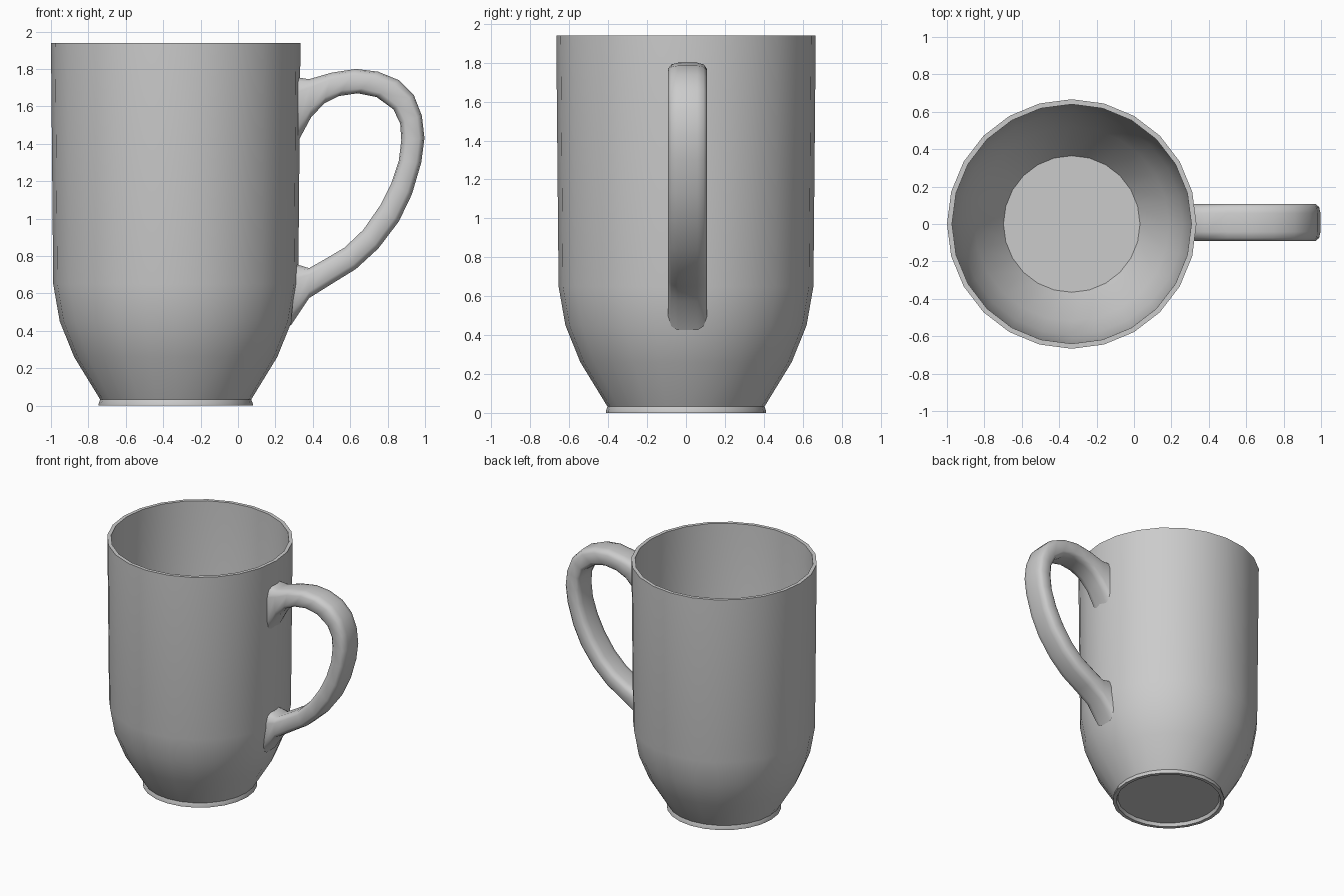
import bpy, bmesh, math

if "Cube" in bpy.data.objects:
    bpy.data.objects.remove(bpy.data.objects["Cube"])

CX, SIDES = -0.333, 24


def finish(name, bm, angle):
    bmesh.ops.recalc_face_normals(bm, faces=bm.faces)
    me = bpy.data.meshes.new(name)
    bm.to_mesh(me)
    bm.free()
    ob = bpy.data.objects.new(name, me)
    bpy.context.collection.objects.link(ob)
    bpy.ops.object.select_all(action='DESELECT')
    ob.select_set(True)
    bpy.context.view_layer.objects.active = ob
    bpy.ops.object.shade_smooth_by_angle(angle=math.radians(angle))
    return ob


def loft(rings, name, angle):
    # Skin consecutive closed rings and cap both ends
    bm = bmesh.new()
    vs = [[bm.verts.new(p) for p in ring] for ring in rings]
    n = len(rings[0])
    for a, b in zip(vs, vs[1:]):
        for i in range(n):
            j = (i + 1) % n
            bm.faces.new((a[i], a[j], b[j], b[i]))
    bm.faces.new(vs[0])
    bm.faces.new(vs[-1])
    return finish(name, bm, angle)


# Cup: recessed underside, foot ring, outer wall, rim, inner wall, floor (radius, z)
profile = [(0.375, 0.025), (0.385, 0.0), (0.412, 0.0), (0.412, 0.01), (0.404, 0.033),
           (0.543, 0.26), (0.62, 0.45), (0.655, 0.65), (0.667, 1.94),
           (0.64, 1.94), (0.629, 0.65), (0.595, 0.46), (0.52, 0.275), (0.365, 0.05)]
rings = [[(CX + r * math.cos(2 * math.pi * i / SIDES),
           r * math.sin(2 * math.pi * i / SIDES), z) for i in range(SIDES)]
         for r, z in profile]
loft(rings, "cup_body", 35)

# Handle: matching points on its outer and inner outlines (x, z)
outer = [(0.32, 1.755), (0.38, 1.745), (0.50, 1.78), (0.63, 1.80), (0.75, 1.785),
         (0.86, 1.74), (0.94, 1.66), (0.983, 1.55), (0.997, 1.43), (0.98, 1.30),
         (0.93, 1.13), (0.86, 0.985), (0.75, 0.84), (0.63, 0.73), (0.50, 0.65),
         (0.38, 0.575), (0.28, 0.425)]
inner = [(0.32, 1.41), (0.39, 1.54), (0.46, 1.615), (0.54, 1.655), (0.64, 1.67),
         (0.74, 1.65), (0.83, 1.585), (0.867, 1.51), (0.873, 1.42), (0.86, 1.31),
         (0.82, 1.19), (0.76, 1.07), (0.67, 0.94), (0.57, 0.845), (0.46, 0.78),
         (0.38, 0.735), (0.315, 0.755)]
# Rounded-rectangle cross-section: (share from outer to inner, y)
half = [(0, 0.05), (0.06, 0.083), (0.22, 0.1), (0.78, 0.1), (0.94, 0.083), (1, 0.05)]
section = half + [(t, -y) for t, y in reversed(half)]
rings = [[(ox + (ix - ox) * t, y + 0.008, oz + (iz - oz) * t) for t, y in section]
         for (ox, oz), (ix, iz) in zip(outer, inner)]
loft(rings, "handle", 50)
